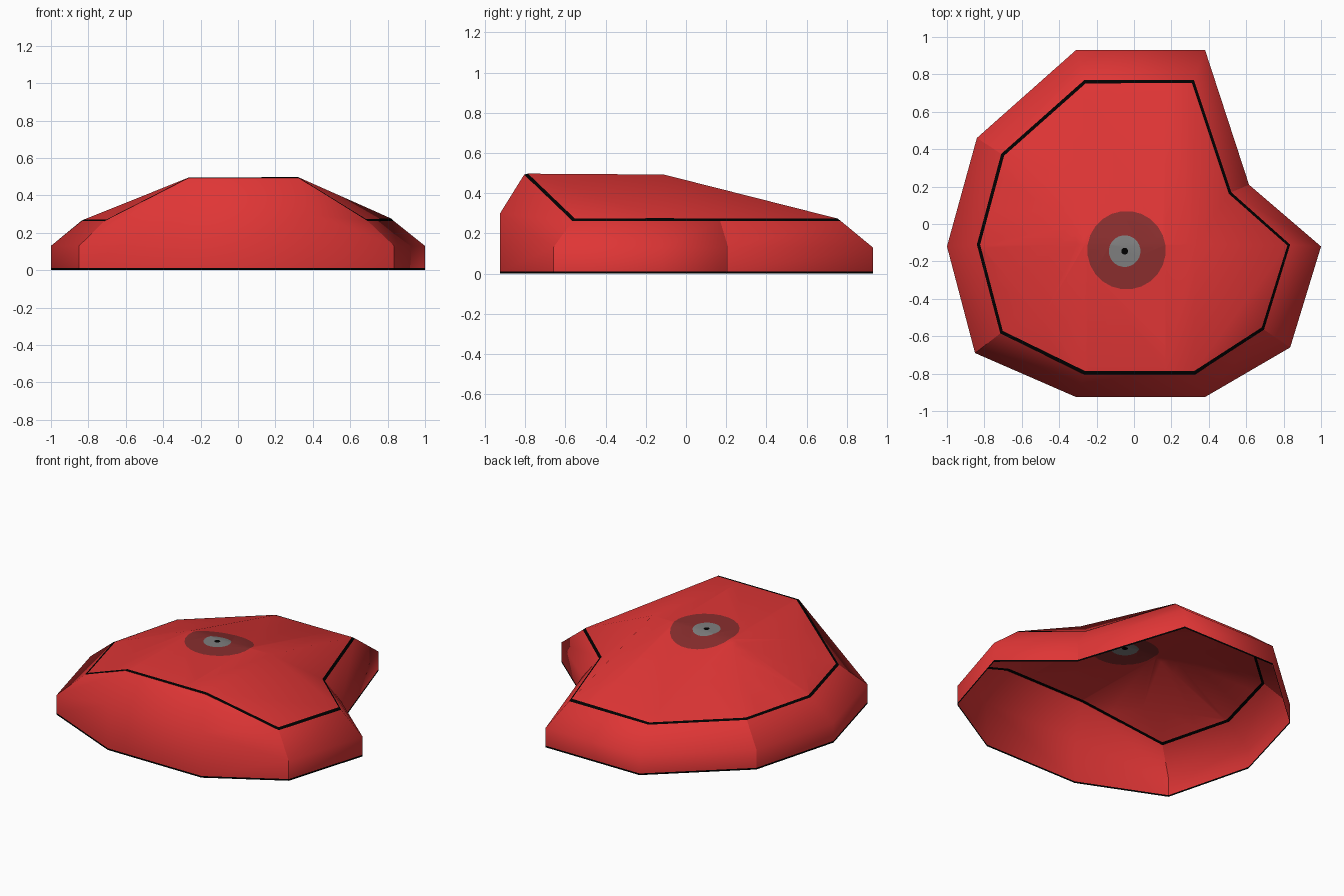
import bpy, bmesh, math
from mathutils import Vector

if "Cube" in bpy.data.objects:
    bpy.data.objects.remove(bpy.data.objects["Cube"])


def material(name, rgb):
    m = bpy.data.materials.new(name)
    m.diffuse_color = (*rgb, 1)
    m.use_nodes = True
    m.node_tree.nodes["Principled BSDF"].inputs["Base Color"].default_value = m.diffuse_color
    return m


MATS = [material("red", (0.74, 0.036, 0.036)), material("black", (0, 0, 0)),
        material("dark red", (0.25, 0.027, 0.027)), material("grey", (0.21, 0.21, 0.21))]
RED, BLACK, DARK, GREY = range(4)

# Plan of the outer wall and of the roof rim, clockwise from back left
OUTER = [(-.31, .93), (.38, .93), (.615, .21), (1, -.12), (.835, -.66),
         (.38, -.925), (-.31, -.925), (-.85, -.69), (-1, -.12), (-.84, .46)]
RIM = [(-.265, .77), (.32, .77), (.52, .17), (.835, -.11), (.695, -.565),
       (.325, -.805), (-.265, -.805), (-.715, -.585), (-.84, -.11), (-.71, .375)]
FRONT = (5, 6)                      # raised corners
CREASED = (2, 4, 7, 9)              # corners with a hard upright edge
HIGH, LOW = .493, .262
rim = [Vector((x, y, HIGH if i in FRONT else LOW)) for i, (x, y) in enumerate(RIM)]


def finish(name, bm):
    mesh = bpy.data.meshes.new(name)
    bm.normal_update()
    for f in bm.faces:
        f.smooth = True
    bm.to_mesh(mesh)
    bm.free()
    for m in MATS:
        mesh.materials.append(m)
    ob = bpy.data.objects.new(name, mesh)
    bpy.context.collection.objects.link(ob)


# Side wall, open below, with black bottom edge
bm = bmesh.new()
rings = [[(x, y, 0) for x, y in OUTER],
         [(x, y, .011) for x, y in OUTER],
         [(x, y, .30 if i in FRONT else .13) for i, (x, y) in enumerate(OUTER)],
         rim]
rows = [[bm.verts.new(p) for p in r] for r in rings]
for low, high, mat in zip(rows, rows[1:], (BLACK, RED, RED)):
    for i in range(10):
        j = (i + 1) % 10
        bm.faces.new((low[j], low[i], high[i], high[j])).material_index = mat
    for i in CREASED:
        bm.edges.get((low[i], high[i])).smooth = False
finish("side_wall", bm)

# Roof: flat plateau at the front, sloping to the back and sides
bm = bmesh.new()
v = [bm.verts.new(p) for p in rim]
v += [bm.verts.new((x, -.11, HIGH)) for x in (-.265, .325)]     # 10 left, 11 right
for face in [(10, 6, 5, 11), (0, 10, 11, 1),
             (1, 11, 2), (2, 11, 3), (3, 11, 5), (3, 5, 4),
             (0, 9, 10), (9, 8, 10), (8, 6, 10), (8, 7, 6)]:
    bm.faces.new([v[i] for i in face])
bm.normal_update()

# Black border along the rim
for f in bmesh.ops.inset_region(bm, faces=bm.faces[:], thickness=.019,
                                use_boundary=True, use_even_offset=True)["faces"]:
    f.material_index = BLACK


def cut_disc(faces, centre, radius, mat, sides=24):
    """Cut an upright round outline into the faces and colour the inside."""
    for k in range(sides):
        a = 2 * math.pi * k / sides
        n = Vector((math.cos(a), math.sin(a), 0))
        p = Vector((*centre, 0)) + n * radius
        geom = set(faces)
        for f in faces:
            geom.update(f.edges)
            geom.update(f.verts)
        out = bmesh.ops.bisect_plane(bm, geom=list(geom), dist=1e-6, plane_co=p, plane_no=n)
        cand = set(faces) | {g for g in out["geom"] if isinstance(g, bmesh.types.BMFace)}
        faces = [f for f in cand if f.is_valid
                 and (f.calc_center_median() - p).dot(n) < 0]
    for f in faces:
        f.material_index = mat
    return faces


# Round mark: dark ring, grey centre, black dot
disc = [f for f in bm.faces if f.material_index == RED]
for centre, radius, mat in [((-.04, -.14), .208, DARK), ((-.05, -.145), .084, GREY),
                            ((-.05, -.145), .018, BLACK)]:
    disc = cut_disc(disc, centre, radius, mat)
finish("roof", bm)
